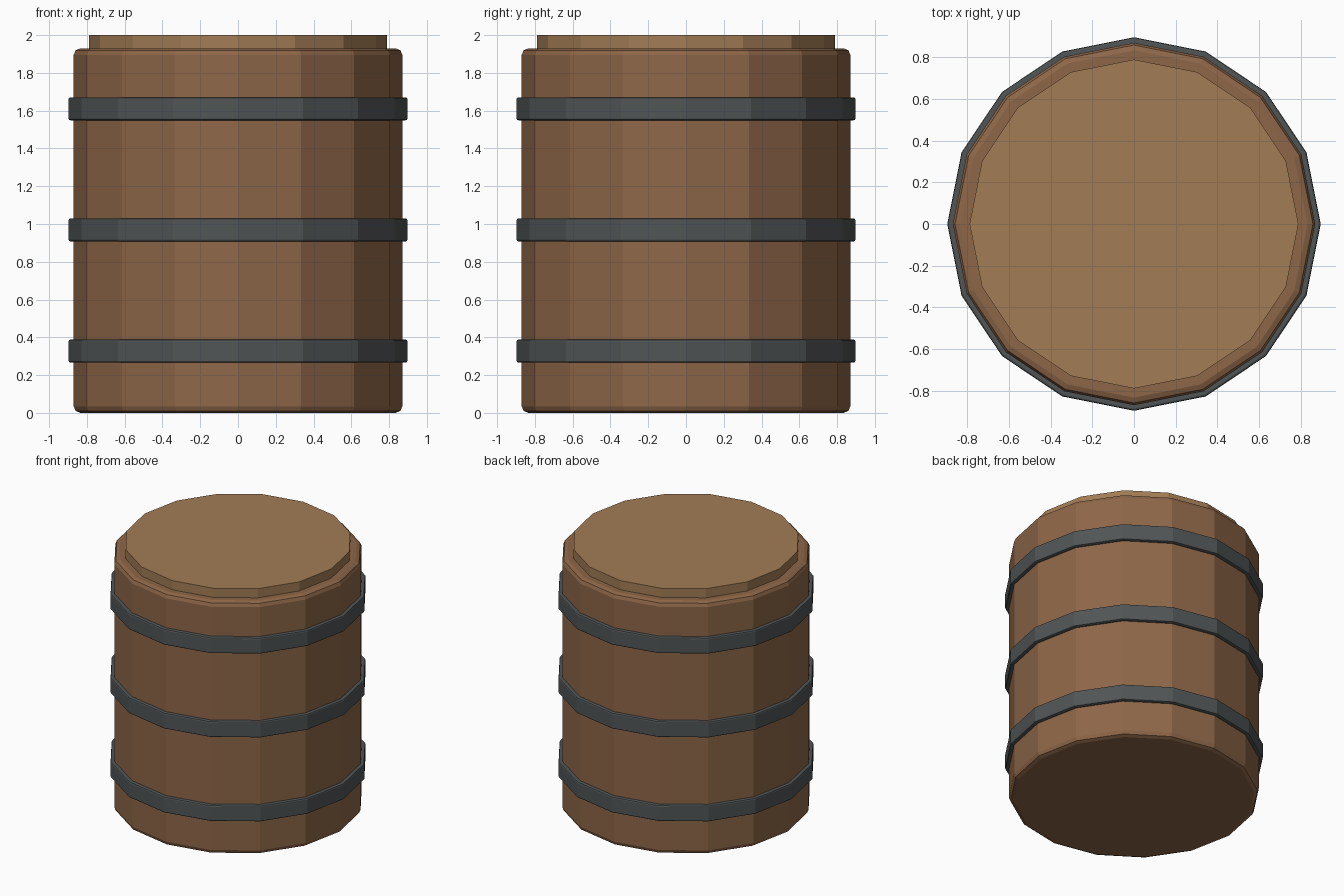
import bpy
import math

if "Cube" in bpy.data.objects:
    bpy.data.objects.remove(bpy.data.objects["Cube"])

SIDES = 16


def material(name, rgb):
    m = bpy.data.materials.new(name)
    m.diffuse_color = (*rgb, 1)
    m.use_nodes = True
    m.node_tree.nodes["Principled BSDF"].inputs["Base Color"].default_value = m.diffuse_color
    return m


wood = material("stave_wood", (0.27, 0.135, 0.065))
lid_wood = material("lid_wood", (0.36, 0.20, 0.09))
iron = material("iron", (0.08, 0.09, 0.092))


def drum(name, radius, z0, z1, mat, bevel=0, segments=1):
    """Faceted upright cylinder with bevelled rims only."""
    bpy.ops.mesh.primitive_cylinder_add(
        vertices=SIDES, radius=radius, depth=z1 - z0, location=(0, 0, (z0 + z1) / 2))
    ob = bpy.context.object
    ob.name = name
    ob.data.materials.append(mat)
    if bevel:
        mod = ob.modifiers.new("rim_bevel", 'BEVEL')
        mod.width = bevel
        mod.segments = segments
        mod.limit_method = 'ANGLE'
        mod.angle_limit = math.radians(40)
    return ob


# Wooden body and raised lid
drum("barrel_body", 0.87, 0, 1.93, wood, 0.035, 2)
drum("barrel_lid", 0.79, 1.85, 2.0, lid_wood)

# Three iron hoops
for name, z in (("lower_hoop", 0.327), ("middle_hoop", 0.969), ("upper_hoop", 1.61)):
    drum(name, 0.897, z - 0.061, z + 0.061, iron, 0.01, 2)
